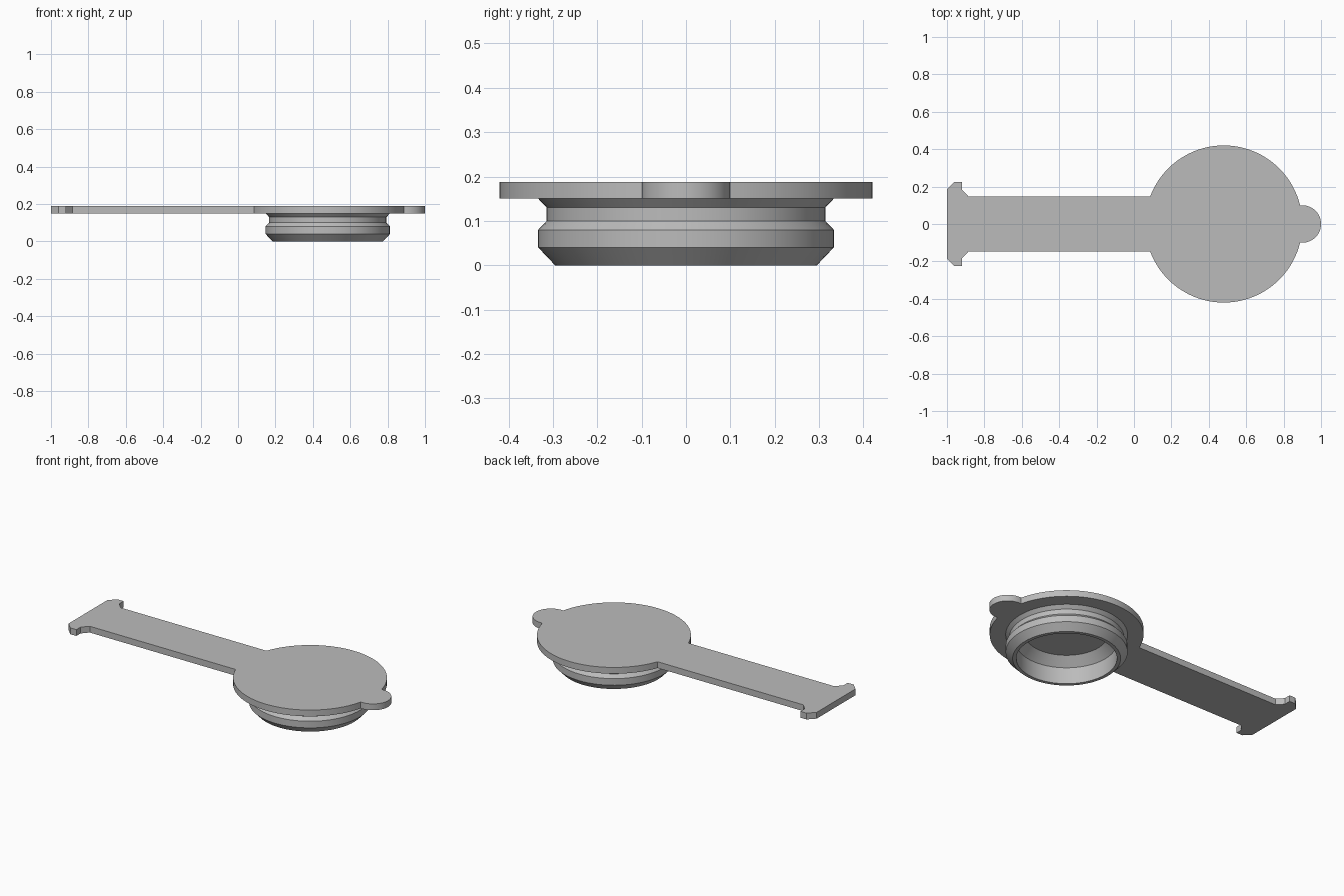
import bpy, bmesh
from math import sin, cos, pi, asin

old = bpy.data.objects.get("Cube")
if old:
    bpy.data.objects.remove(old, do_unlink=True)

grey = bpy.data.materials.new("plain grey")
grey.use_nodes = True
COLOUR = (0.5, 0.5, 0.5, 1)
grey.diffuse_color = COLOUR
grey.node_tree.nodes["Principled BSDF"].inputs["Base Color"].default_value = COLOUR

CX, DISC_R = 0.48, 0.42        # cap centre and radius
TAB_X, TAB_R = 0.9, 0.1        # finger tab
STRAP_W = 0.147                # strap half width
Z0, Z1 = 0.15, 0.188           # plate underside and top


def finish(bm, name):
    bmesh.ops.recalc_face_normals(bm, faces=bm.faces)
    mesh = bpy.data.meshes.new(name)
    bm.to_mesh(mesh)
    bm.free()
    obj = bpy.data.objects.new(name, mesh)
    bpy.context.collection.objects.link(obj)
    mesh.materials.append(grey)
    bpy.ops.object.select_all(action='DESELECT')
    obj.select_set(True)
    bpy.context.view_layer.objects.active = obj
    bpy.ops.object.shade_smooth_by_angle(angle=pi / 7)
    return obj


def arc(cx, r, a0, a1, n):
    return [(cx + r * cos(a0 + (a1 - a0) * i / n), r * sin(a0 + (a1 - a0) * i / n))
            for i in range(n + 1)]


# Flat plate: finger tab, disc, strap and barbed end, as a mirrored half outline
half = arc(TAB_X, TAB_R, 0, pi / 2, 12)
half += arc(CX, DISC_R, asin(TAB_R / DISC_R), pi - asin(STRAP_W / DISC_R), 40)
half += [(-0.885, STRAP_W), (-0.92, 0.185), (-0.92, 0.225), (-0.96, 0.225), (-1, 0.185)]
outline = half + [(x, -y) for x, y in reversed(half[1:])]

bm = bmesh.new()
base = bm.faces.new([bm.verts.new((x, y, Z0)) for x, y in outline])
top = bmesh.ops.extrude_face_region(bm, geom=[base], use_keep_orig=True)
bmesh.ops.translate(bm, vec=(0, 0, Z1 - Z0),
                    verts=[v for v in top["geom"] if isinstance(v, bmesh.types.BMVert)])
finish(bm, "cap_plate_with_strap")

# Hollow plug: grooved outer wall and bore, turned about the cap centre
profile = [(0.225, Z0), (0.275, 0.1), (0.275, 0), (0.295, 0), (0.333, 0.04),
           (0.333, 0.08), (0.314, 0.1), (0.314, 0.13), (0.333, Z0)]
bm = bmesh.new()
verts = [bm.verts.new((CX + r, 0, z)) for r, z in profile]
edges = [bm.edges.new(pair) for pair in zip(verts, verts[1:])]
bmesh.ops.spin(bm, geom=verts + edges, cent=(CX, 0, 0), axis=(0, 0, 1),
               angle=2 * pi, steps=80, use_merge=True)
bmesh.ops.remove_doubles(bm, verts=bm.verts, dist=0.0001)
finish(bm, "plug_ring")
